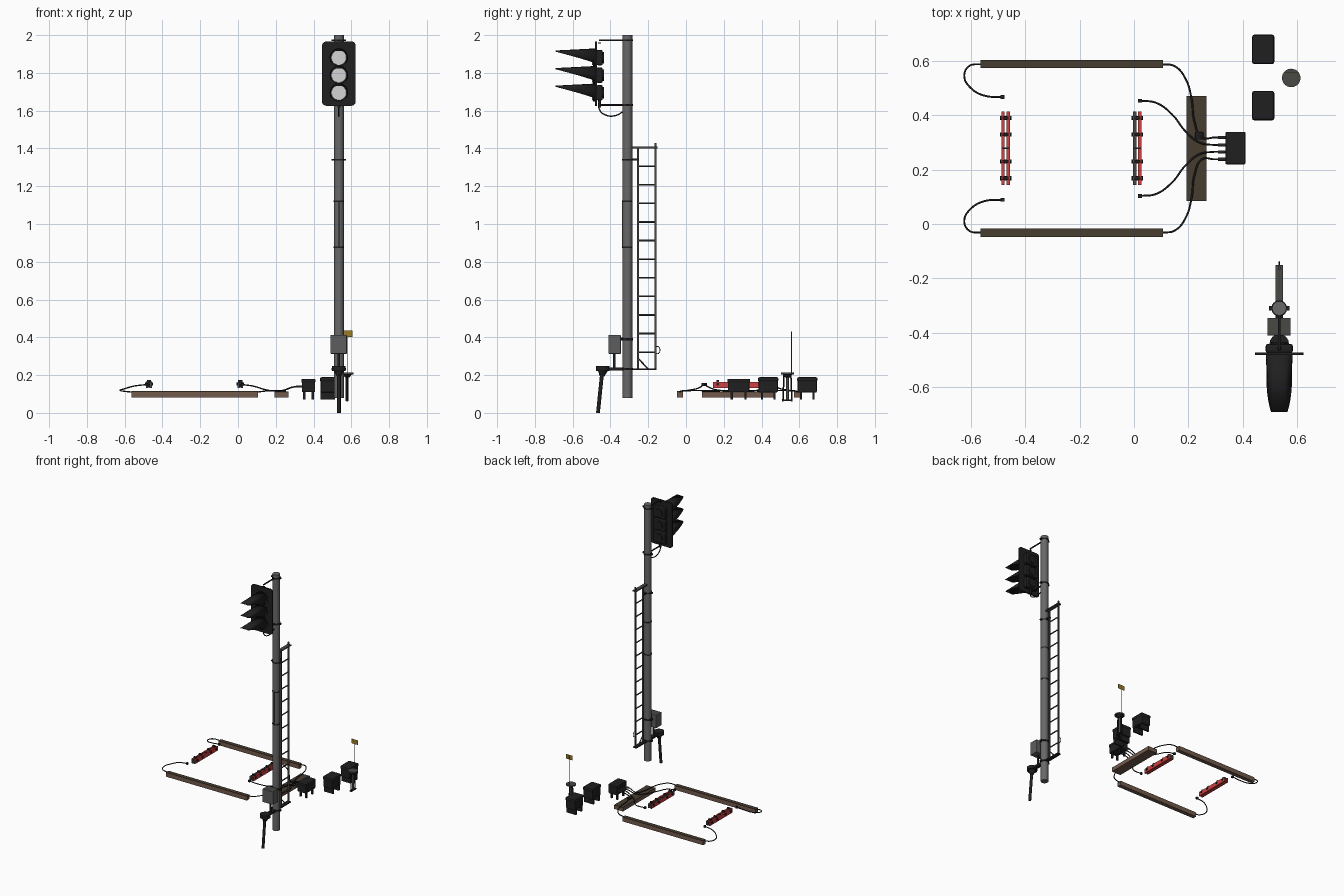
import bpy, bmesh, math
from mathutils import Vector

if "Cube" in bpy.data.objects:
    bpy.data.objects.remove(bpy.data.objects["Cube"])


def mat(name, c):
    m = bpy.data.materials.new(name)
    m.diffuse_color = (*c, 1)
    m.use_nodes = True
    m.node_tree.nodes["Principled BSDF"].inputs["Base Color"].default_value = m.diffuse_color
    return m


BLACK = mat("black", (0.014, 0.014, 0.014))
STEEL = mat("pole_grey", (0.14, 0.14, 0.14))
LADDER = mat("ladder_grey", (0.065, 0.065, 0.058))
CASE = mat("case_grey", (0.11, 0.11, 0.11))
LENS = mat("lens_white", (0.66, 0.66, 0.67))
WOOD = mat("trough_brown", (0.17, 0.10, 0.07))
LID = mat("lid_brown", (0.065, 0.047, 0.030))
RED = mat("red", (0.62, 0.05, 0.05))
YELLOW = mat("yellow", (0.32, 0.20, 0.02))


def finish(bm, name, m, smooth=False, bevel=0):
    bmesh.ops.recalc_face_normals(bm, faces=bm.faces)
    me = bpy.data.meshes.new(name)
    bm.to_mesh(me)
    bm.free()
    ob = bpy.data.objects.new(name, me)
    bpy.context.collection.objects.link(ob)
    me.materials.append(m)
    if bevel:
        b = ob.modifiers.new("bevel", 'BEVEL')
        b.width, b.segments = bevel, 2
    if smooth:
        bpy.ops.object.select_all(action='DESELECT')
        bpy.context.view_layer.objects.active = ob
        ob.select_set(True)
        bpy.ops.object.shade_smooth_by_angle()
    return ob


def box(name, x, y, z, m, bevel=0):
    """Box from (min, max) pairs on each axis."""
    bm = bmesh.new()
    bmesh.ops.create_cube(bm, size=1)
    for v in bm.verts:
        v.co = [(a + b) / 2 + c * (b - a) for (a, b), c in zip((x, y, z), v.co)]
    return finish(bm, name, m, bevel=bevel)


def recolour(ob, m, rule):
    """Second colour on the faces whose normal meets the rule."""
    ob.data.materials.append(m)
    for f in ob.data.polygons:
        if rule(f.normal):
            f.material_index = 1


def rod(name, p, q, r, m, r2=None, n=16):
    """Cylinder or cone from p to q."""
    p, q = Vector(p), Vector(q)
    bm = bmesh.new()
    bmesh.ops.create_cone(bm, cap_ends=True, segments=n, radius1=r,
                          radius2=r if r2 is None else r2, depth=(q - p).length)
    rot = (q - p).to_track_quat('Z', 'Y')
    for v in bm.verts:
        v.co = rot @ v.co + (p + q) / 2
    return finish(bm, name, m, smooth=True)


def cable(name, pts, r=0.0035):
    """Smooth tube through points."""
    cu = bpy.data.curves.new(name, 'CURVE')
    cu.dimensions = '3D'
    cu.bevel_depth, cu.bevel_resolution, cu.resolution_u = r, 2, 8
    cu.use_fill_caps = True
    sp = cu.splines.new('BEZIER')
    sp.bezier_points.add(len(pts) - 1)
    for b, p in zip(sp.bezier_points, pts):
        b.co = p
        b.handle_left_type = b.handle_right_type = 'AUTO'
    tmp = bpy.data.objects.new(name + "_path", cu)
    bpy.context.collection.objects.link(tmp)
    dg = bpy.context.evaluated_depsgraph_get()
    me = bpy.data.meshes.new_from_object(tmp.evaluated_get(dg))
    bpy.data.objects.remove(tmp)
    bpy.context.collection.objects.link(bpy.data.objects.new(name, me))
    me.materials.clear()
    me.materials.append(BLACK)
    me.shade_smooth()


PX, PY = 0.534, -0.310

# Pole with bands and clamps
rod("pole", (PX, PY, 0.08), (PX, PY, 2.0), 0.026, STEEL, n=32)
for z in (0.877, 1.12):
    rod("pole_band", (PX, PY, z - 0.004), (PX, PY, z + 0.004), 0.0275, BLACK, n=32)
for z, h in ((0.39, 0.012), (1.34, 0.008), (1.63, 0.01), (1.973, 0.01), (0.232, 0.012)):
    rod("pole_clamp", (PX, PY, z - h / 2), (PX, PY, z + h / 2), 0.029, BLACK, n=32)
    box("clamp_bolt", (PX - 0.038, PX + 0.038), (PY - 0.008, PY + 0.008),
        (z - h / 2, z + h / 2), BLACK)

# Signal head: rounded back plate
bm = bmesh.new()
vs = []
for k in range(24):
    a = math.radians((k % 6) * 18 + (k // 6) * 90)
    sx = 1 if k // 6 in (0, 3) else -1
    sz = 1 if k // 6 < 2 else -1
    vs.append(bm.verts.new((PX + sx * 0.067 + 0.022 * math.cos(a), -0.481,
                            1.796 + sz * 0.148 + 0.022 * math.sin(a))))
f = bm.faces.new(vs)
g = bmesh.ops.extrude_face_region(bm, geom=[f])
for v in g["geom"]:
    if isinstance(v, bmesh.types.BMVert):
        v.co.y += 0.009
finish(bm, "back_plate", BLACK)

# Lamp modules with lens and cut-away visor, flattened at the tip
for z in (1.881, 1.788, 1.695):
    box("lamp_housing", (PX - 0.05, PX + 0.05), (-0.474, -0.441), (z - 0.041, z + 0.041),
        BLACK, 0.008)
    rod("lamp_rear_cap", (PX, -0.443, z), (PX, -0.434, z), 0.03, BLACK, n=24)
    rod("lens_rim", (PX, -0.480, z), (PX, -0.493, z), 0.047, BLACK, n=32)
    rod("lens", (PX, -0.486, z), (PX, -0.498, z), 0.042, LENS, r2=0.039, n=32)
    bm = bmesh.new()
    rows = []
    for k in range(25):
        a = math.radians(-37 + 254 * k / 24)
        s, c = math.sin(a), math.cos(a)
        ln = 0.212 * min(1, max(0.03, (s + 0.6) / 1.35))
        r = 0.047 - 0.003 * ln / 0.212
        rows.append([bm.verts.new((PX + 0.047 * c, -0.480, z + 0.047 * s)),
                     bm.verts.new((PX + r * c, -0.480 - ln, z + min(r * s, 0.036)))])
    for a, b in zip(rows, rows[1:]):
        bm.faces.new((a[0], b[0], b[1], a[1]))
    ob = finish(bm, "visor", BLACK, smooth=True)
    sol = ob.modifiers.new("thickness", 'SOLIDIFY')
    sol.thickness, sol.offset = 0.003, 0

# Head brackets and feed cables
for z, d in ((1.973, -0.03), (1.63, 0.03)):
    rod("head_bracket", (PX, -0.461, z), (PX, PY, z), 0.005, BLACK)
    rod("head_pivot", (PX, -0.458, z - 0.012), (PX, -0.458, z + d + 0.012), 0.008, BLACK)
cable("head_cable", [(PX, -0.456, 1.66), (PX, -0.458, 1.605), (PX, -0.42, 1.575),
                     (PX, -0.37, 1.575), (PX, -0.333, 1.595)])
cable("pole_cable", [(PX, -0.335, 1.12), (PX, -0.335, 0.88)], 0.003)

# Ladder: two rails, rungs and stays
for y, top in ((-0.255, 1.41), (-0.162, 1.43)):
    box("ladder_rail", (PX - 0.005, PX + 0.005), (y - 0.005, y + 0.005), (0.23, top), LADDER)
for k in range(12):
    z = 1.405 - k * 0.0985
    rod("ladder_rung", (PX, -0.255, z), (PX, -0.162, z), 0.0045, LADDER, n=8)
box("ladder_foot", (PX - 0.014, PX + 0.014), (-0.30, -0.155), (0.227, 0.235), BLACK)
box("ladder_top_stay", (PX - 0.014, PX + 0.014), (-0.285, -0.150), (1.401, 1.409), LADDER)
box("ladder_middle_stay", (PX - 0.008, PX + 0.008), (-0.30, -0.25), (1.336, 1.346), BLACK)
rod("ladder_brace", (PX, -0.25, 0.285), (PX, -0.20, 0.232), 0.004, LADDER, n=8)
cable("ladder_latch", [(PX, -0.16, 0.35), (PX, -0.145, 0.35), (PX, -0.145, 0.315),
                       (PX, -0.16, 0.315)], 0.002)

# Control case, foot arm and slanted stake
case = box("control_case", (0.49, 0.576), (-0.41, -0.345), (0.313, 0.412), CASE, 0.003)
recolour(case, LADDER, lambda n: n.z > 0.5)
box("case_bracket", (PX - 0.012, PX + 0.012), (-0.35, -0.31), (0.382, 0.398), BLACK)
rod("case_post", (PX, -0.38, 0.23), (PX, -0.38, 0.315), 0.007, BLACK)
box("foot_arm", (PX - 0.014, PX + 0.014), (-0.46, -0.29), (0.224, 0.240), BLACK)
rod("stake_head", (PX, -0.441, 0.222), (PX, -0.441, 0.247), 0.036, BLACK, n=16)
rod("stake_collar", (PX, -0.445, 0.195), (PX, -0.441, 0.224), 0.013, BLACK, r2=0.026)
rod("stake", (PX, -0.466, 0.0), (PX, -0.444, 0.215), 0.010, BLACK)


# Cable troughs with lids
def trough(x, y, z0, z1):
    box("trough", x, y, (z0, z1 - 0.004), WOOD)
    box("trough_lid", x, y, (z1 - 0.004, z1), LID)


trough((-0.565, 0.106), (0.573, 0.603), 0.082, 0.115)
trough((-0.565, 0.106), (-0.047, -0.017), 0.082, 0.115)
trough((0.193, 0.267), (0.085, 0.471), 0.082, 0.112)

# Paired rail sensors with dark ends and clamps
for cx, tops in ((-0.472, (RED, RED)), (0.012, (LADDER, RED))):
    for s, top in zip((-1, 1), tops):
        x = cx + s * 0.0095
        bar = box("sensor_bar", (x - 0.006, x + 0.006), (0.143, 0.413), (0.132, 0.164), RED)
        recolour(bar, LADDER, lambda n: abs(n.y) > 0.5 or (n.z > 0.5 and top is LADDER))
    for y in (0.390, 0.329, 0.230, 0.168):
        rod("sensor_clamp", (cx - 0.021, y, 0.152), (cx + 0.021, y, 0.152), 0.008, BLACK, n=10)
        box("clamp_cap", (cx - 0.011, cx + 0.011), (y - 0.006, y + 0.006), (0.14, 0.174), BLACK)
    box("sensor_spacer", (cx - 0.013, cx + 0.013), (0.276, 0.282), (0.134, 0.168), BLACK)

# Cables, mirrored about the track centre line
MID = 0.278
for s in (1, -1):
    def path(pts):
        return [(x, MID + s * d, z) for x, d, z in pts]
    cable("outer_cable", path([(-0.483, 0.189, 0.15), (-0.55, 0.194, 0.142), (-0.60, 0.222, 0.128),
                               (-0.624, 0.265, 0.12), (-0.607, 0.302, 0.115), (-0.56, 0.310, 0.11)]))
    cable("return_cable", path([(0.10, 0.310, 0.11), (0.15, 0.302, 0.116), (0.19, 0.255, 0.118),
                                (0.212, 0.18, 0.118), (0.222, 0.10, 0.118), (0.25, 0.04, 0.122),
                                (0.295, 0.040, 0.137), (0.33, 0.040, 0.14)]))
    cable("inner_cable", path([(0.02, 0.175, 0.15), (0.08, 0.168, 0.142), (0.14, 0.125, 0.124),
                               (0.19, 0.062, 0.117), (0.24, 0.022, 0.120), (0.29, 0.013, 0.137),
                               (0.33, 0.013, 0.14)]))
    for x, d in ((-0.483, 0.189), (0.022, 0.175)):
        y = MID + s * d
        box("cable_plug", (x - 0.007, x + 0.007), (y - 0.007, y + 0.007), (0.143, 0.157), BLACK)
    for d in (0.040, 0.013):
        y = MID + s * d
        rod("cable_gland", (0.308, y, 0.14), (0.34, y, 0.14), 0.006, LADDER, n=10)
box("cable_joint", (0.225, 0.255), (0.31, 0.338), (0.108, 0.122), BLACK, 0.003)

# Trackside boxes on legs
for y in (0.435, 0.642):
    box("trackside_box", (0.437, 0.513), (y - 0.051, y + 0.051), (0.108, 0.182), BLACK, 0.006)
    box("box_lid", (0.434, 0.516), (y - 0.054, y + 0.054), (0.165, 0.189), BLACK, 0.008)
    for d in (-0.033, 0.033):
        box("box_leg", (0.437, 0.513), (y + d - 0.006, y + d + 0.006), (0.07, 0.112), BLACK)
box("junction_box", (0.338, 0.408), (0.222, 0.336), (0.11, 0.172), BLACK, 0.004)
box("junction_lid", (0.336, 0.410), (0.219, 0.339), (0.16, 0.18), BLACK, 0.005)
for x in (0.351, 0.396):
    for y in (0.242, 0.315):
        box("junction_leg", (x - 0.006, x + 0.006), (y - 0.006, y + 0.006), (0.07, 0.112), BLACK)

# Round post with flat cap, side rods and marker flag
MX, MY = 0.578, 0.537
rod("post_cap", (MX, MY, 0.204), (MX, MY, 0.213), 0.034, LADDER, n=32)
rod("post_cap_cone", (MX, MY, 0.188), (MX, MY, 0.204), 0.012, BLACK, r2=0.025, n=24)
rod("post_stem", (MX, MY, 0.065), (MX, MY, 0.19), 0.008, LADDER)
for s in (-1, 1):
    rod("post_side_rod", (MX, MY + s * 0.024, 0.06), (MX, MY + s * 0.018, 0.205), 0.004, BLACK, n=8)
box("post_foot", (MX - 0.008, MX + 0.008), (MY - 0.028, MY + 0.028), (0.062, 0.07), BLACK)
rod("flag_rod", (MX, 0.559, 0.21), (MX, 0.559, 0.432), 0.0018, CASE, n=8)
box("marker_flag", (0.553, 0.607), (0.5555, 0.557), (0.402, 0.436), YELLOW)
